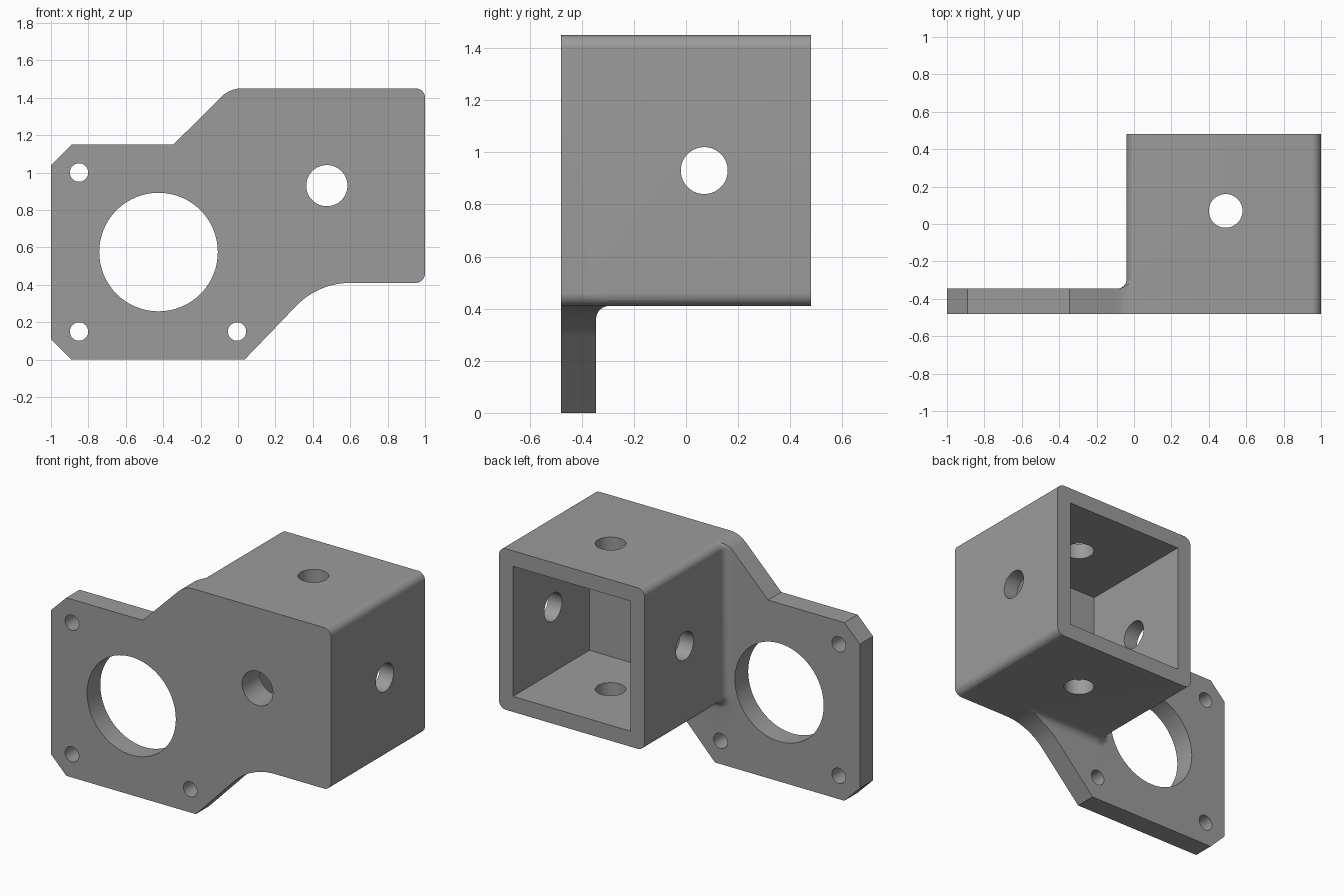
import bpy, bmesh, math
from mathutils import Vector

if "Cube" in bpy.data.objects:
    bpy.data.objects.remove(bpy.data.objects["Cube"])

FRONT, BACK, PLATE_BACK = -0.48, 0.48, -0.345
X0, X1, Z0, Z1 = -0.04, 1.0, 0.41, 1.45      # square tube outline
R = 0.05                                     # corner and cove radius


def arc(cx, cz, r, a0, a1, n=10):
    return [(cx + r * math.cos(math.radians(a0 + (a1 - a0) * i / n)),
             cz + r * math.sin(math.radians(a0 + (a1 - a0) * i / n))) for i in range(n + 1)]


def rounded_rect(off=0.0):
    r = R + off
    return (arc(X1 - R, Z0 + R, r, -90, 0) + arc(X1 - R, Z1 - R, r, 0, 90)
            + arc(X0 + R, Z1 - R, r, 90, 180) + arc(X0 + R, Z0 + R, r, 180, 270))


def loft(name, rings):
    """Closed solid through (y, [(x, z), ...]) rings."""
    bm = bmesh.new()
    loops = [[bm.verts.new((x, y, z)) for x, z in pts] for y, pts in rings]
    n = len(loops[0])
    for a, b in zip(loops, loops[1:]):
        for i in range(n):
            bm.faces.new((a[i], a[(i + 1) % n], b[(i + 1) % n], b[i]))
    bm.faces.new(loops[0])
    bm.faces.new(loops[-1][::-1])
    bmesh.ops.recalc_face_normals(bm, faces=bm.faces)
    me = bpy.data.meshes.new(name)
    bm.to_mesh(me)
    bm.free()
    ob = bpy.data.objects.new(name, me)
    bpy.context.collection.objects.link(ob)
    return ob


def combine(target, tool, op):
    mod = target.modifiers.new("bool", 'BOOLEAN')
    mod.operation, mod.solver, mod.object = op, 'EXACT', tool
    bpy.context.view_layer.objects.active = target
    bpy.ops.object.modifier_apply(modifier=mod.name)
    bpy.data.objects.remove(tool)


def drill(target, centre, axis, r, length):
    bm = bmesh.new()
    rot = Vector((0, 0, 1)).rotation_difference(Vector(axis)).to_matrix().to_4x4()
    bmesh.ops.create_cone(bm, cap_ends=True, segments=64, radius1=r, radius2=r,
                          depth=length, matrix=rot)
    bmesh.ops.translate(bm, verts=bm.verts, vec=centre)
    me = bpy.data.meshes.new("drill")
    bm.to_mesh(me)
    bm.free()
    ob = bpy.data.objects.new("drill", me)
    bpy.context.collection.objects.link(ob)
    combine(target, ob, 'DIFFERENCE')


# mounting plate outline: chamfered flange flowing into the square tube
outline = ([(-1, 0.11), (-0.89, 0), (0.035, 0)]
           + arc(0.60, 0.01, 0.40, 135, 90, 16)
           + arc(X1 - R, Z0 + R, R, -90, 0) + arc(X1 - R, Z1 - R, R, 0, 90)
           + arc(0.02, 1.294, 0.156, 90, 135)
           + [(-0.345, 1.15), (-0.89, 1.15), (-1, 1.04)])
bracket = loft("motor_bracket", [(FRONT, outline), (PLATE_BACK, outline)])

# cove fillet where the tube meets the plate, trimmed to the plate outline
rings = [(PLATE_BACK - 0.03, rounded_rect(R))]
for i in range(9):
    a = math.radians(90 * i / 8)
    rings.append((PLATE_BACK + R * (1 - math.cos(a)), rounded_rect(R * (1 - math.sin(a)) - 0.0005)))
cove = loft("cove", rings)
combine(cove, loft("trim", [(FRONT - 0.1, outline), (BACK, outline)]), 'INTERSECT')

# square tube, then its open pocket from the back
combine(bracket, cove, 'UNION')
combine(bracket, loft("tube", [(FRONT + 0.05, rounded_rect()), (BACK, rounded_rect())]), 'UNION')
W = 0.10
pocket = [(X0 + W, Z0 + W), (X1 - W, Z0 + W), (X1 - W, Z1 - W), (X0 + W, Z1 - W)]
combine(bracket, loft("pocket", [(-0.30, pocket), (BACK + 0.1, pocket)]), 'DIFFERENCE')

# flange holes: large bore, three screw holes
drill(bracket, (-0.425, -0.41, 0.575), (0, 1, 0), 0.317, 0.4)
for x, z in ((-0.85, 1.0), (-0.85, 0.15), (-0.005, 0.15)):
    drill(bracket, (x, -0.41, z), (0, 1, 0), 0.049, 0.4)

# tube holes: front wall, both side walls, top and bottom
drill(bracket, (0.475, -0.41, 0.93), (0, 1, 0), 0.11, 0.4)
drill(bracket, (0.48, 0.07, 0.93), (1, 0, 0), 0.09, 1.4)
drill(bracket, (0.49, 0.07, 0.93), (0, 0, 1), 0.09, 1.4)

# plain grey finish
grey = bpy.data.materials.new("grey")
grey.diffuse_color = (0.33, 0.33, 0.33, 1)
grey.use_nodes = True
grey.node_tree.nodes["Principled BSDF"].inputs["Base Color"].default_value = grey.diffuse_color
bracket.data.materials.clear()
bracket.data.materials.append(grey)
for p in bracket.data.polygons:
    p.material_index = 0
bpy.ops.object.select_all(action='DESELECT')
bracket.select_set(True)
bpy.context.view_layer.objects.active = bracket
bpy.ops.object.shade_smooth_by_angle(angle=math.radians(30))
